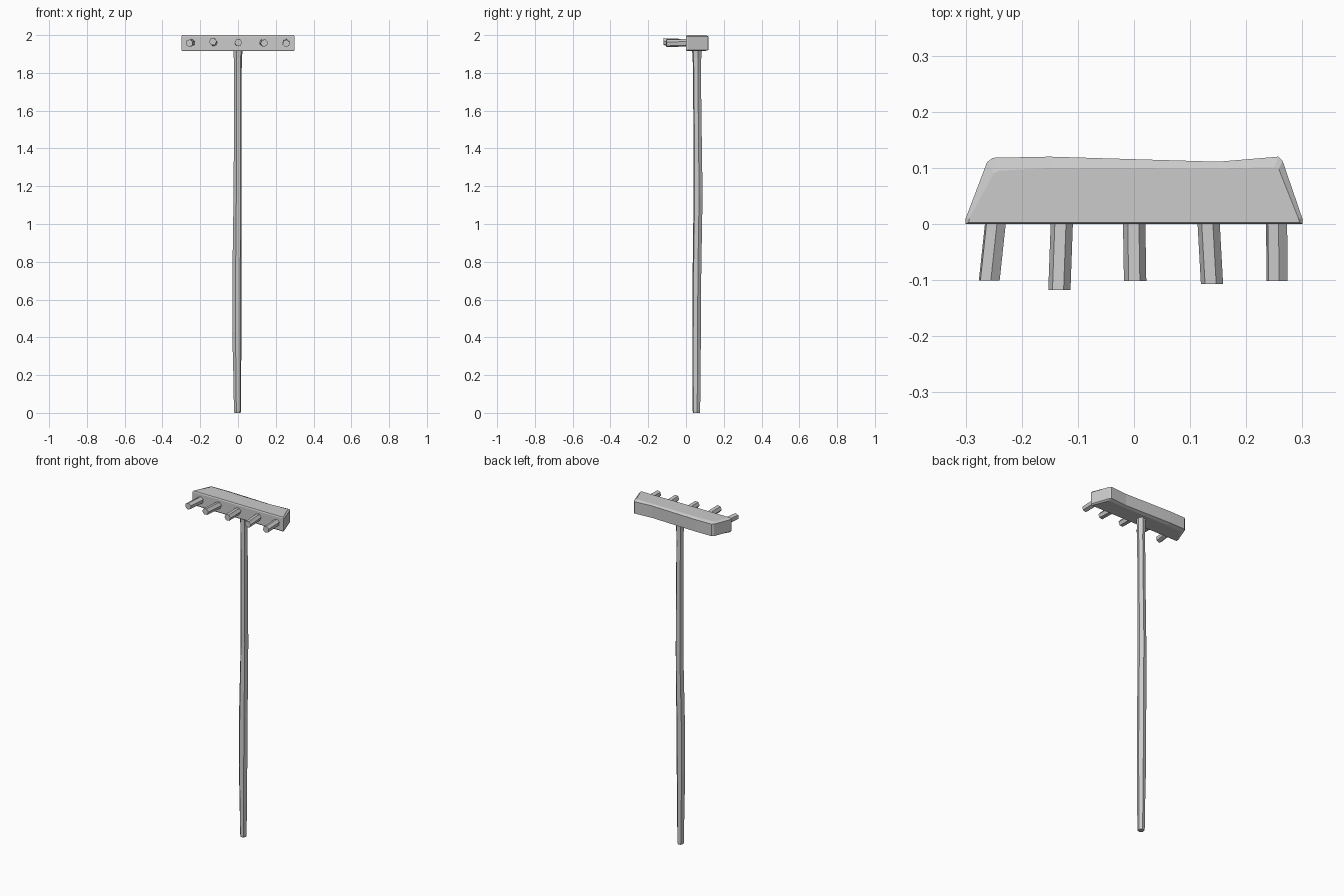
import bpy, bmesh
from math import cos, sin, pi, radians
from mathutils import Vector


def loft(name, rings):
    """Closed flat-shaded solid skinned through rings of equal length."""
    bm = bmesh.new()
    loops = [[bm.verts.new(p) for p in ring] for ring in rings]
    n = len(loops[0])
    for a, b in zip(loops, loops[1:]):
        for i in range(n):
            j = (i + 1) % n
            bm.faces.new((a[i], a[j], b[j], b[i]))
    bm.faces.new(loops[0][::-1])
    bm.faces.new(loops[-1])
    bmesh.ops.recalc_face_normals(bm, faces=bm.faces[:])
    mesh = bpy.data.meshes.new(name)
    bm.to_mesh(mesh)
    bm.free()
    obj = bpy.data.objects.new(name, mesh)
    bpy.context.collection.objects.link(obj)
    return obj


def hexagon(rx, ry, turn=0):
    return [(rx * cos(i * pi / 3 + radians(turn)), ry * sin(i * pi / 3 + radians(turn)))
            for i in range(6)]


# Head: hand-cut bar, full outline at mid height, worn edges above and below
outline = [(-0.30, 0.0), (0.30, 0.0), (0.30, 0.01), (0.265, 0.112), (0.257, 0.12),
           (0.15, 0.111), (-0.15, 0.12), (-0.252, 0.118), (-0.262, 0.11), (-0.30, 0.01)]
worn = [(-0.295, 0.003), (0.295, 0.003), (0.293, 0.01), (0.258, 0.098), (0.25, 0.101),
        (0.15, 0.099), (-0.15, 0.10), (-0.24, 0.095), (-0.25, 0.09), (-0.293, 0.01)]
loft("rake_head", [[(x, y, z) for x, y in pts] for pts, z in
                   ((worn, 1.915), (outline, 1.922), (outline, 1.993), (worn, 2.0))])

# Handle: slightly crooked six-sided pole (z, centre x, centre y, radius x, radius y)
stations = [(0.0, -0.003, 0.055, 0.017, 0.019), (0.012, -0.003, 0.055, 0.019, 0.021),
            (0.20, -0.004, 0.055, 0.021, 0.023), (0.42, -0.006, 0.056, 0.025, 0.024),
            (0.75, -0.005, 0.058, 0.025, 0.024), (1.15, -0.002, 0.064, 0.022, 0.025),
            (1.50, -0.001, 0.061, 0.021, 0.023), (1.80, -0.001, 0.058, 0.021, 0.022),
            (1.88, -0.001, 0.058, 0.022, 0.024), (1.93, 0.0, 0.058, 0.026, 0.028)]
loft("handle", [[(cx + x, cy + y, z) for x, y in hexagon(rx, ry, 12)]
                for z, cx, cy, rx, ry in stations])

# Teeth: five slightly uneven hexagonal pegs (base x, tip x, tip y, tip z, turn)
teeth = [(-0.245, -0.258, -0.101, 1.957, 22), (-0.128, -0.133, -0.118, 1.965, 8),
         (0.0, 0.002, -0.102, 1.96, 5), (0.132, 0.139, -0.107, 1.958, 8),
         (0.254, 0.255, -0.102, 1.956, 20)]
for k, (bx, tx, ty, tz, turn) in enumerate(teeth, 1):
    ends = (Vector((bx, 0.02, 1.96)), Vector((tx, ty, tz)))
    loft(f"tooth_{k}", [[c + Vector((x, 0, z)) for x, z in hexagon(0.02, 0.02, turn)]
                        for c in ends])
